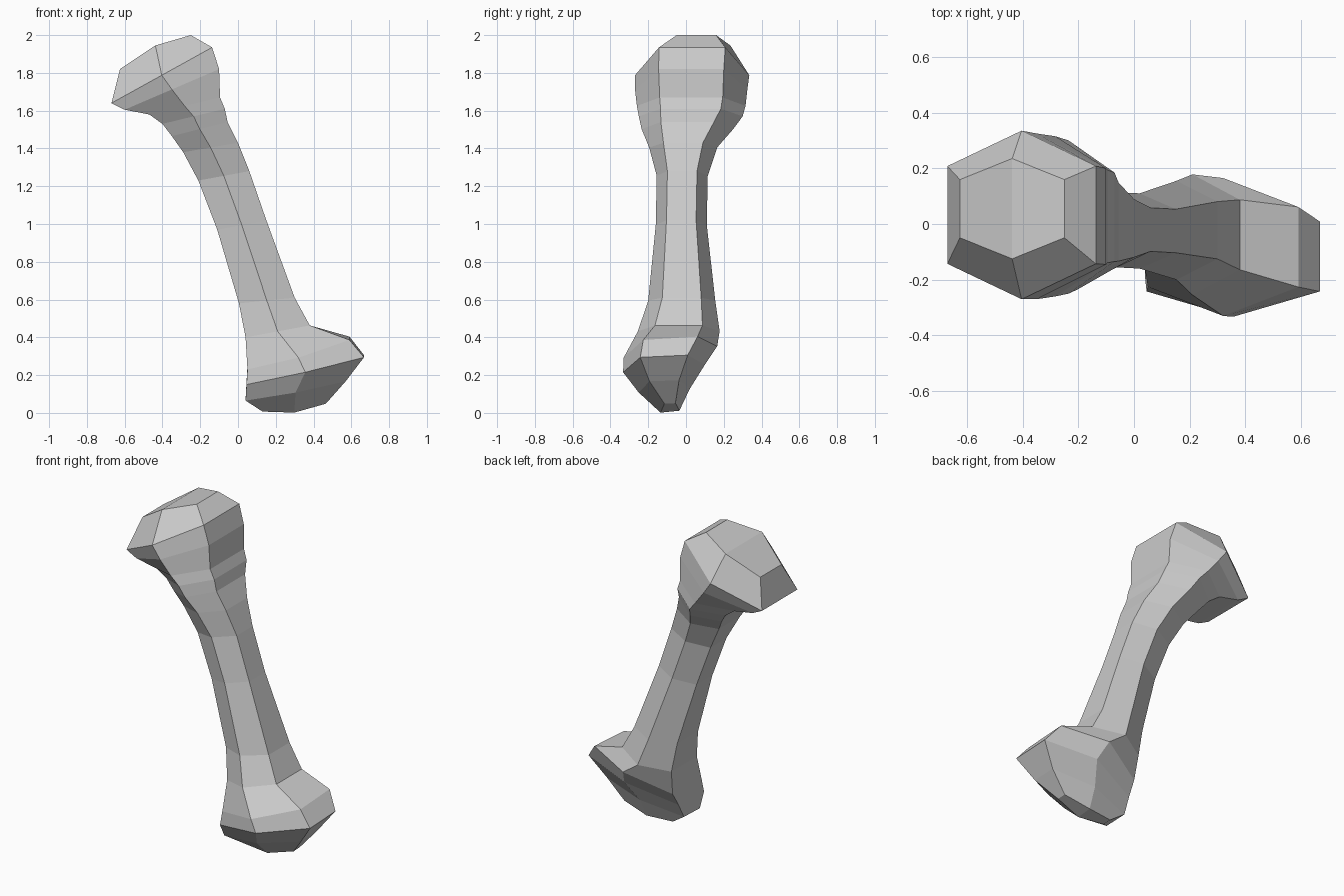
import bpy, bmesh

# Six-sided cross-sections from the upper knob down to the lower knob:
# left x, left z, right x, right z, front y, back y, back-up tilt, middle lift
RINGS = [
    (-0.625, 1.82, -0.25, 2.00, -0.125, 0.235, 0, 0.035),
    (-0.67, 1.64, -0.137, 1.935, -0.27, 0.335, 0, 0),
    (-0.60, 1.605, -0.10, 1.82, -0.27, 0.325, 0, 0),
    (-0.47, 1.58, -0.095, 1.67, -0.26, 0.315, 0, 0),
    (-0.40, 1.53, -0.07, 1.61, -0.25, 0.30, 0, 0),
    (-0.35, 1.465, -0.055, 1.54, -0.235, 0.25, 0, 0),
    (-0.29, 1.38, 0.00, 1.43, -0.195, 0.165, 0, 0),
    (-0.21, 1.23, 0.06, 1.28, -0.155, 0.115, 0, 0),
    (-0.11, 0.97, 0.15, 1.02, -0.16, 0.11, 0, 0),
    (0.005, 0.58, 0.30, 0.61, -0.20, 0.155, 0, 0),
    (0.04, 0.40, 0.38, 0.463, -0.255, 0.178, 0, 0),
    (0.05, 0.23, 0.59, 0.395, -0.33, 0.165, 0.03, 0.01),
    (0.045, 0.15, 0.667, 0.30, -0.333, 0.10, 0.02, 0.01),
    (0.04, 0.065, 0.57, 0.17, -0.25, 0.02, 0.01, 0),
    (0.13, 0.007, 0.465, 0.05, -0.135, -0.035, 0.005, -0.022),
]
SIDE = 0.58  # depth of the left and right edges relative to the middle


def ring_points(lx, lz, rx, rz, yf, yb, tilt, lift):
    c, h = (yf + yb) / 2, (yb - yf) / 2 * SIDE
    mx, mz = (lx + rx) / 2, (lz + rz) / 2 + lift
    t = tilt * SIDE
    return [(lx, c - h, lz), (mx, yf, mz - tilt), (rx, c - h, rz - t * 0.5),
            (rx, c + h, rz + t * 0.5), (mx, yb, mz + tilt), (lx, c + h, lz + t)]


# Loft the rings into one closed bone
bm = bmesh.new()
loops = [[bm.verts.new(p) for p in ring_points(*r)] for r in RINGS]
for a, b in zip(loops, loops[1:]):
    for i in range(6):
        j = (i + 1) % 6
        bm.faces.new((a[i], b[i], b[j], a[j]))

# End caps, each folded along its middle
for v in (loops[0], loops[-1]):
    bm.faces.new((v[0], v[1], v[4], v[5]))
    bm.faces.new((v[1], v[2], v[3], v[4]))
bmesh.ops.recalc_face_normals(bm, faces=bm.faces)

mesh = bpy.data.meshes.new("bone")
bm.to_mesh(mesh)
bm.free()
bpy.context.collection.objects.link(bpy.data.objects.new("bone", mesh))
